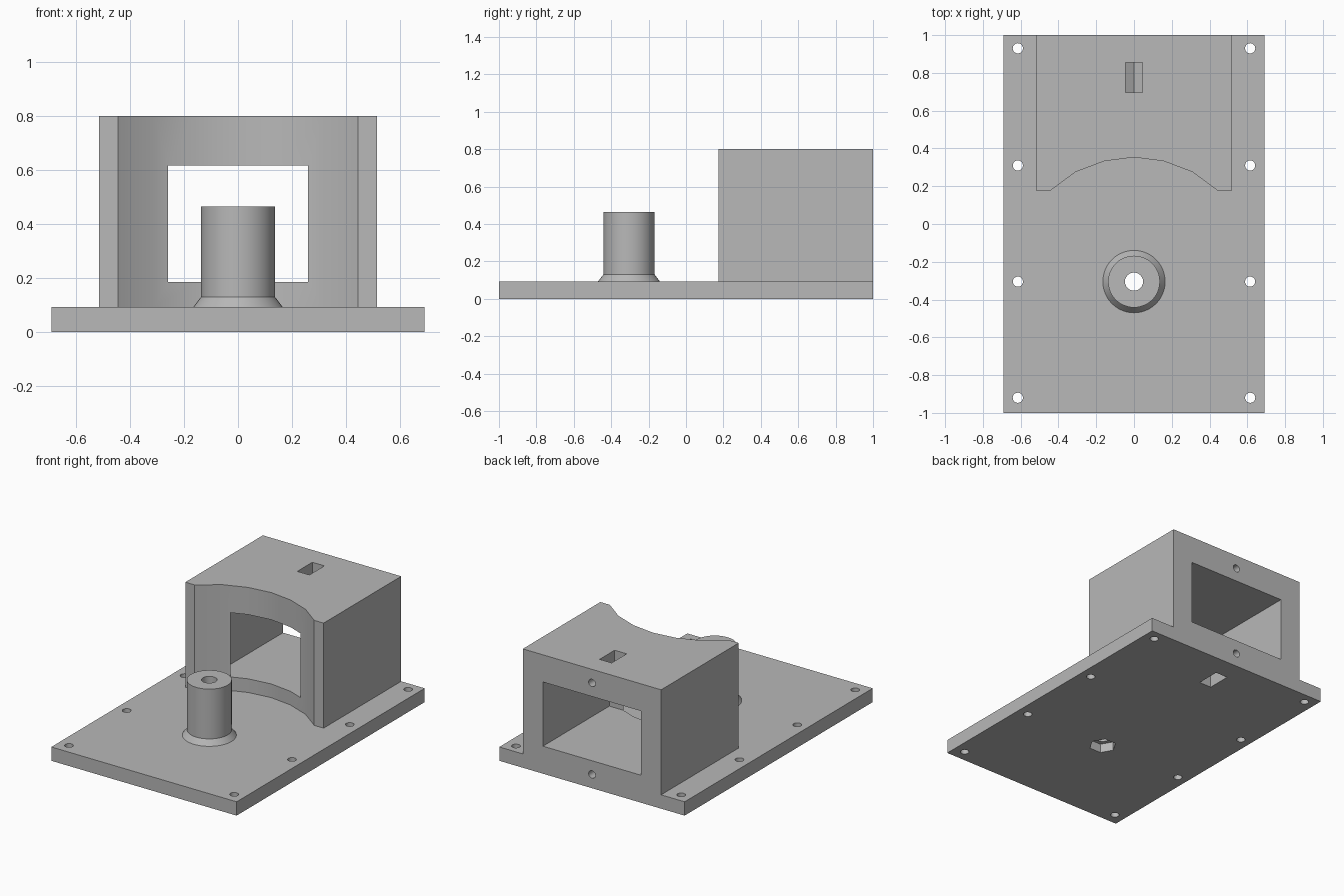
import bpy
import bmesh
from math import cos, sin, tau, radians
from mathutils import Vector

if "Cube" in bpy.data.objects:
    bpy.data.objects.remove(bpy.data.objects["Cube"], do_unlink=True)

grey = bpy.data.materials.new("plain grey")
grey.use_nodes = True
grey.diffuse_color = (0.48, 0.48, 0.48, 1)
grey.node_tree.nodes["Principled BSDF"].inputs["Base Color"].default_value = grey.diffuse_color

PLATE_TOP = 0.093
POST_Y = -0.305
FLOOR, CEILING, ROOF = 0.185, 0.617, 0.80


def make_object(name, bm):
    bmesh.ops.recalc_face_normals(bm, faces=bm.faces)
    mesh = bpy.data.meshes.new(name)
    bm.to_mesh(mesh)
    bm.free()
    mesh.materials.append(grey)
    obj = bpy.data.objects.new(name, mesh)
    bpy.context.collection.objects.link(obj)
    return obj


def prism(name, outline, start, end, axis="z"):
    """Extrude a 2D outline along z (outline is x, y) or along y (outline is x, z)."""
    bm = bmesh.new()
    if axis == "z":
        place, push = (lambda a, b: (a, b, start)), Vector((0, 0, end - start))
    else:
        place, push = (lambda a, b: (a, start, b)), Vector((0, end - start, 0))
    face = bm.faces.new([bm.verts.new(place(a, b)) for a, b in outline])
    result = bmesh.ops.extrude_face_region(bm, geom=[face])
    moved = [v for v in result["geom"] if isinstance(v, bmesh.types.BMVert)]
    bmesh.ops.translate(bm, verts=moved, vec=push)
    return make_object(name, bm)


def rectangle(x, low, high):
    return [(-x, low), (x, low), (x, high), (-x, high)]


def circle(cx, cy, r, sides):
    return [(cx + r * cos(tau * i / sides), cy + r * sin(tau * i / sides)) for i in range(sides)]


def lathe(name, profile, centre_y, sides):
    bm = bmesh.new()
    rings = [[bm.verts.new((x, y, z)) for x, y in circle(0, centre_y, r, sides)] for r, z in profile]
    for low, high in zip(rings, rings[1:]):
        for i in range(sides):
            j = (i + 1) % sides
            bm.faces.new((low[i], low[j], high[j], high[i]))
    bm.faces.new(rings[0])
    bm.faces.new(rings[-1])
    return make_object(name, bm)


def cut(target, cutters):
    for cutter in cutters:
        mod = target.modifiers.new("cut", "BOOLEAN")
        mod.operation = "DIFFERENCE"
        mod.solver = "EXACT"
        mod.object = cutter


# Solid parts
base_plate = prism("base_plate", rectangle(0.69, -1, 1), 0, PLATE_TOP)

right_arc = [(0.445, 0.175), (0.31, 0.275), (0.157, 0.333)]
left_arc = [(-x, y) for x, y in reversed(right_arc)]
housing_outline = [(-0.515, 0.175), (-0.515, 1), (0.515, 1), (0.515, 0.175)]
housing = prism("housing", housing_outline + right_arc + [(0, 0.353)] + left_arc, PLATE_TOP, ROOF)

post = lathe("post", [(0.165, PLATE_TOP), (0.137, 0.13), (0.137, 0.465)], POST_Y, 48)

# Mounting holes along both long edges
mount_holes = [prism("mount_hole_cutter", circle(side * 0.615, y, 0.027, 20), -0.1, 0.2)
               for side in (-1, 1) for y in (-0.92, POST_Y, 0.31, 0.93)]

# Bore through the post, with a hexagonal recess underneath
post_bore = prism("post_bore_cutter", circle(0, POST_Y, 0.048, 24), -0.1, 0.6)
hex_recess = prism("hex_recess_cutter", circle(0, POST_Y, 0.085, 6), -0.1, 0.06)

# Chamber open at the back, breaking through the curved front wall
chamber = prism("chamber_cutter", rectangle(0.365, FLOOR, CEILING), 0.294, 1.1, "y")


# Pointed nut slots and the screw holes that meet them from the back
def nut_slot(centre, mouth, toward):
    outline = [(-0.045, mouth), (0.045, mouth), (0.045, centre + toward * 0.026),
               (0, centre + toward * 0.052), (-0.045, centre + toward * 0.026)]
    return prism("nut_slot_cutter", outline, 0.695, 0.855, "y")


upper, lower = (CEILING + ROOF) / 2, FLOOR / 2
upper_slot = nut_slot(upper, 0.9, -1)
lower_slot = nut_slot(lower, -0.1, 1)
upper_screw, lower_screw = [prism("screw_hole_cutter", circle(0, z, 0.025, 20), 0.8, 1.1, "y")
                            for z in (upper, lower)]

cut(base_plate, mount_holes + [post_bore, hex_recess, lower_slot, lower_screw])
cut(housing, [chamber, upper_slot, lower_slot, upper_screw, lower_screw])
cut(post, [post_bore])

# Apply the cuts, then remove the cutters and shade
parts = [base_plate, housing, post]
depsgraph = bpy.context.evaluated_depsgraph_get()
for part in parts:
    mesh = bpy.data.meshes.new_from_object(part.evaluated_get(depsgraph))
    part.modifiers.clear()
    part.data = mesh
for obj in list(bpy.data.objects):
    if "_cutter" in obj.name:
        bpy.data.objects.remove(obj, do_unlink=True)

bpy.ops.object.select_all(action="DESELECT")
for part in parts:
    part.select_set(True)
bpy.context.view_layer.objects.active = housing
bpy.ops.object.shade_smooth_by_angle(angle=radians(30))
